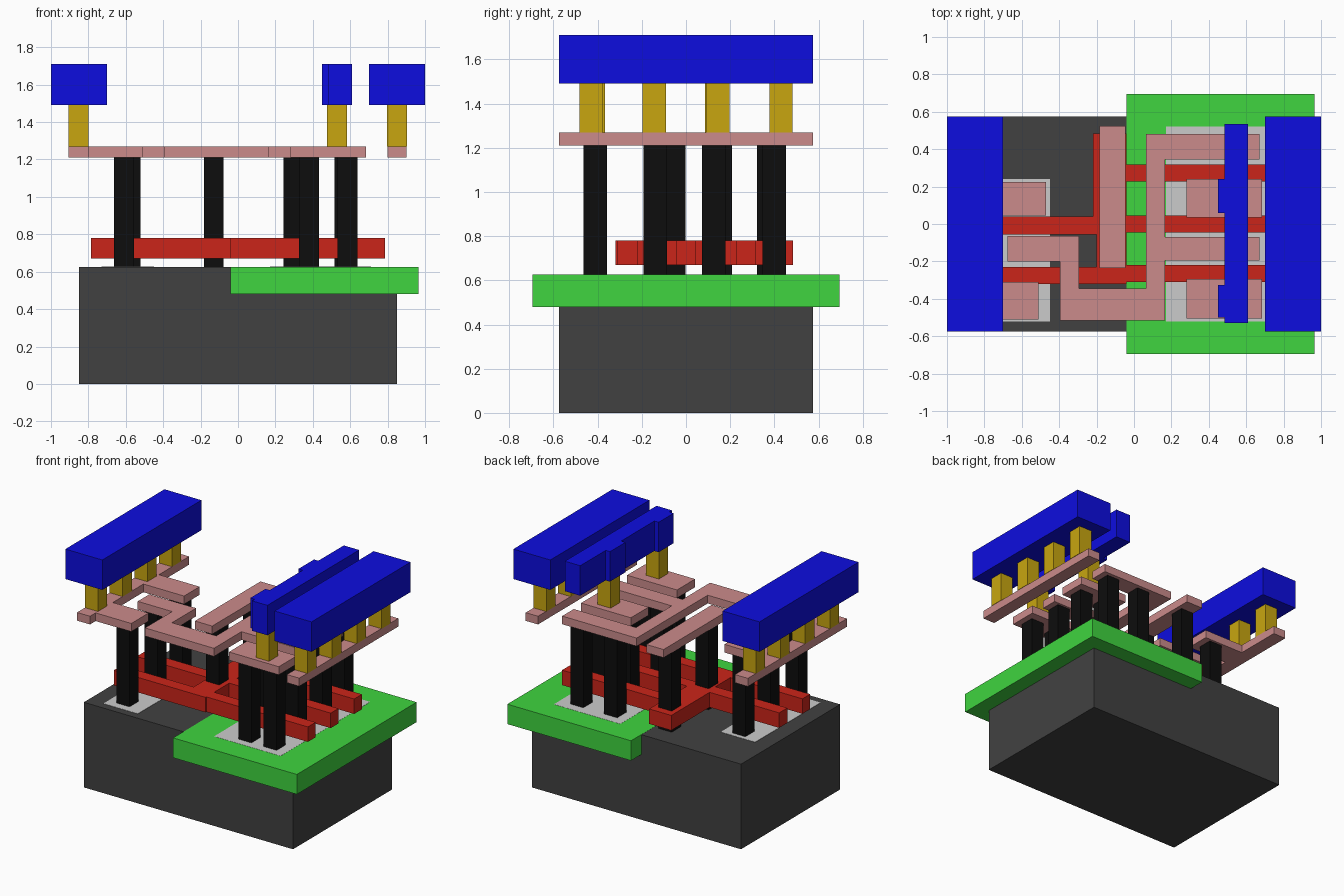
import bpy, bmesh


def material(name, rgb):
    m = bpy.data.materials.new(name)
    m.diffuse_color = (*rgb, 1)
    return m


DARK = material("dark_grey", (0.053, 0.053, 0.053))
GREEN = material("green", (0.05, 0.66, 0.05))
RED = material("red", (0.6, 0.018, 0.01))
BLACK = material("black", (0.004, 0.004, 0.004))
PINK = material("pink", (0.6, 0.26, 0.26))
GOLD = material("gold", (0.58, 0.38, 0.005))
BLUE = material("blue", (0.004, 0.004, 0.74))


def prism(name, outline, z0, z1, mat=None):
    """Extrude a flat outline from z0 to z1."""
    bm = bmesh.new()
    face = bm.faces.new([bm.verts.new((x, y, z0)) for x, y in outline])
    top = bmesh.ops.extrude_face_region(bm, geom=[face])["geom"]
    bmesh.ops.translate(bm, vec=(0, 0, z1 - z0),
                        verts=[g for g in top if isinstance(g, bmesh.types.BMVert)])
    bmesh.ops.recalc_face_normals(bm, faces=bm.faces)
    mesh = bpy.data.meshes.new(name)
    bm.to_mesh(mesh)
    bm.free()
    if mat:
        mesh.materials.append(mat)
    ob = bpy.data.objects.new(name, mesh)
    bpy.context.collection.objects.link(ob)
    return ob


def box(name, x0, x1, y0, y1, z0, z1, mat=None):
    return prism(name, [(x0, y0), (x1, y0), (x1, y1), (x0, y1)], z0, z1, mat)


def pillars(name, centres, z0, z1, mat, r=0.053):
    for i, (x, y) in enumerate(centres, 1):
        box(f"{name}_{i}", x - r, x + r, y - r, y + r, z0, z1, mat)


# Layer heights
SURF, GATE, M1, M2 = 0.625, (0.67, 0.78), (1.21, 1.27), (1.49, 1.71)

# Base block, well slab and the two light grey active areas set into the surface
box("substrate", -0.85, 0.85, -0.575, 0.575, 0, SURF, DARK)
box("well", -0.04, 0.965, -0.695, 0.695, 0.48, SURF + 0.001, GREEN)
box("active_area_left", -0.73, -0.45, -0.52, 0.24, 0.5, SURF + 0.002)
box("active_area_right", 0.17, 0.71, -0.52, 0.52, 0.5, SURF + 0.002)

# Red gate layer: left comb with its spine, and three right fingers
prism("gate_left", [
    (-0.785, -0.32), (-0.04, -0.32), (-0.04, 0.485), (-0.22, 0.485), (-0.22, 0.04),
    (-0.785, 0.04), (-0.785, -0.055), (-0.2, -0.055), (-0.2, -0.23), (-0.785, -0.23),
], *GATE, RED)
for i, y in enumerate((-0.265, 0, 0.272), 1):
    box(f"gate_finger_{i}", -0.04, 0.785, y - 0.045, y + 0.045, *GATE, RED)

# Black contacts between the surface and the lower metal
pillars("contact", [
    (-0.61, -0.41), (-0.575, -0.135), (-0.575, 0.155),
    (-0.13, -0.055), (-0.13, 0.375),
    (0.38, -0.41), (0.585, -0.41), (0.295, -0.14), (0.57, -0.14),
    (0.38, 0.125), (0.585, 0.125), (0.295, 0.4), (0.57, 0.4),
], SURF, M1[0], BLACK)

# Pink lower metal
prism("lower_metal_left_rail", [
    (-0.905, -0.575), (-0.8, -0.575), (-0.8, -0.51), (-0.51, -0.51), (-0.51, -0.31),
    (-0.8, -0.31), (-0.8, 0.045), (-0.47, 0.045), (-0.47, 0.225), (-0.8, 0.225),
    (-0.8, 0.575), (-0.905, 0.575),
], *M1, PINK)
box("lower_metal_right_rail", 0.8, 0.9, -0.575, 0.575, *M1, PINK)
prism("lower_metal_link", [
    (-0.675, -0.2), (-0.395, -0.2), (-0.395, -0.515), (0.165, -0.515), (0.165, -0.195),
    (0.67, -0.195), (0.67, -0.07), (0.165, -0.07), (0.165, 0.345), (0.67, 0.345),
    (0.67, 0.48), (0.065, 0.48), (0.065, -0.345), (-0.295, -0.345), (-0.295, -0.065),
    (-0.675, -0.065),
], *M1, PINK)
box("lower_metal_gate_strap", -0.185, -0.045, -0.235, 0.525, *M1, PINK)
box("lower_metal_pad_front", 0.28, 0.685, -0.505, -0.295, *M1, PINK)
box("lower_metal_pad_back", 0.28, 0.685, 0.035, 0.24, *M1, PINK)

# Gold vias between the two metals
rows = (-0.43, -0.143, 0.143, 0.43)
pillars("left_via", [(-0.853, y) for y in rows], M1[1], M2[0], GOLD)
pillars("right_via", [(0.85, y) for y in rows], M1[1], M2[0], GOLD)
pillars("middle_via", [(0.53, -0.42), (0.53, 0.14)], M1[1], M2[0], GOLD)

# Blue upper metal
box("upper_metal_left_rail", -1, -0.7, -0.575, 0.575, *M2, BLUE)
box("upper_metal_right_rail", 0.7, 1, -0.575, 0.575, *M2, BLUE)
prism("upper_metal_middle", [
    (0.485, -0.53), (0.61, -0.53), (0.61, 0.535), (0.485, 0.535), (0.485, 0.24),
    (0.45, 0.24), (0.45, 0.06), (0.485, 0.06), (0.485, -0.325), (0.45, -0.325),
    (0.45, -0.5), (0.485, -0.5),
], *M2, BLUE)
